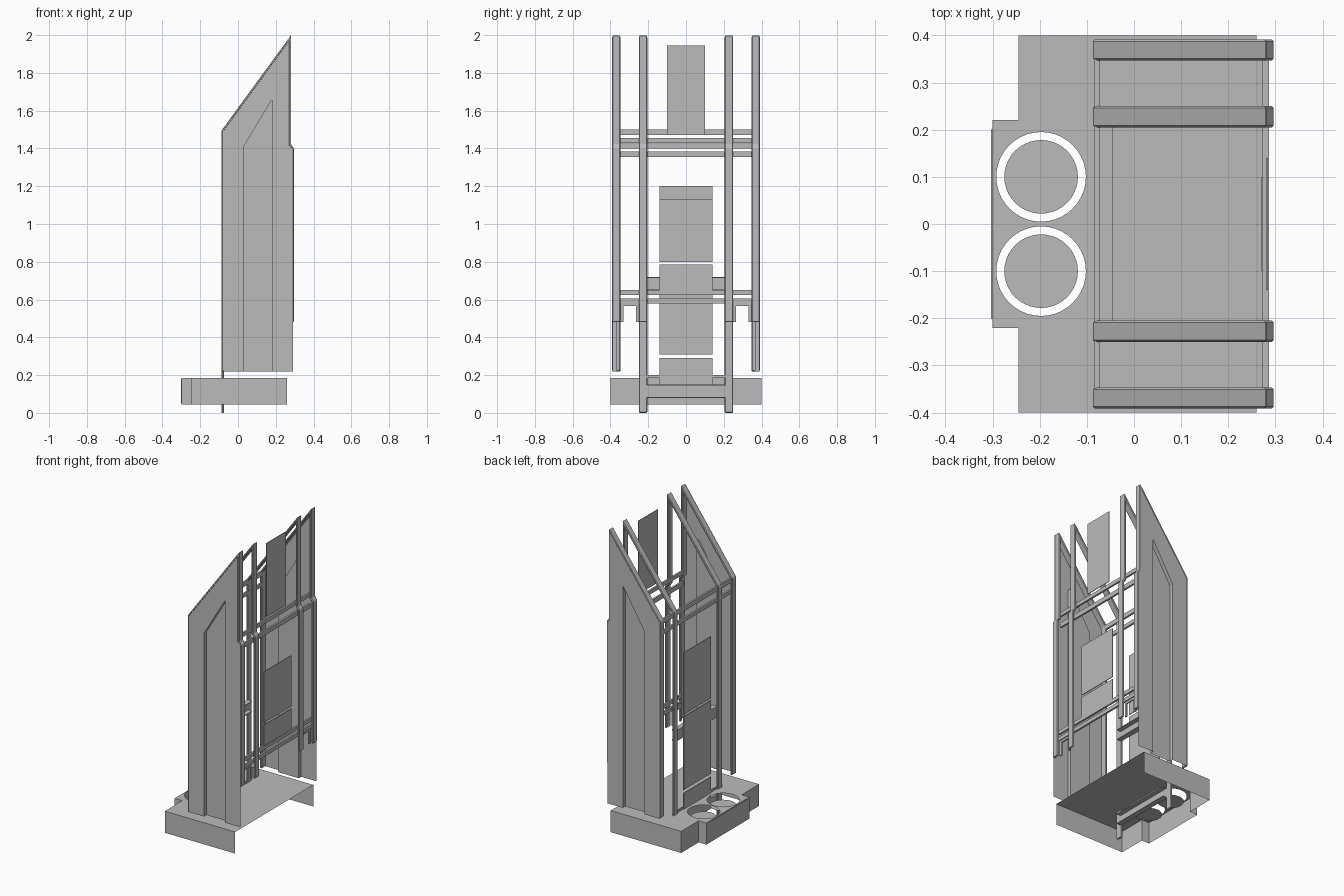
import bpy, bmesh, math
from mathutils import Vector

if "Cube" in bpy.data.objects:
    bpy.data.objects.remove(bpy.data.objects["Cube"])

grey = bpy.data.materials.new("plain_grey")
grey.diffuse_color = (0.5, 0.5, 0.5, 1)
grey.use_nodes = True
grey.node_tree.nodes["Principled BSDF"].inputs["Base Color"].default_value = grey.diffuse_color


def finish(name, bm):
    me = bpy.data.meshes.new(name)
    bm.to_mesh(me)
    bm.free()
    me.materials.append(grey)
    ob = bpy.data.objects.new(name, me)
    bpy.context.collection.objects.link(ob)
    return ob


def box(name, x0, x1, y0, y1, z0, z1):
    bm = bmesh.new()
    bmesh.ops.create_cube(bm, size=1)
    for v in bm.verts:
        v.co = Vector(((x0 + x1) / 2 + v.co.x * (x1 - x0),
                       (y0 + y1) / 2 + v.co.y * (y1 - y0),
                       (z0 + z1) / 2 + v.co.z * (z1 - z0)))
    return finish(name, bm)


def ribbon(name, pts, a, b, axis, thick=0.0):
    """Sweep a polyline: (x, z) points along y, or (x, y) points along z."""
    bm = bmesh.new()
    rows = []
    for p, q in pts:
        rows.append([bm.verts.new((p, s, q) if axis == 'Y' else (p, q, s)) for s in (a, b)])
    for r, s in zip(rows, rows[1:]):
        bm.faces.new((r[0], s[0], s[1], r[1]))
    ob = finish(name, bm)
    if thick:
        m = ob.modifiers.new("thickness", 'SOLIDIFY')
        m.thickness, m.offset, m.use_even_offset = thick, -1, True
        v = ob.modifiers.new("edge", 'BEVEL')
        v.width, v.segments, v.limit_method = 0.004, 1, 'ANGLE'
    return ob


def sheet(name, loops, place):
    """Flat sheet from an outline and optional hole loops."""
    bm = bmesh.new()
    edges = []
    for loop in loops:
        vs = [bm.verts.new(place(*p)) for p in loop]
        edges += [bm.edges.new((vs[i - 1], vs[i])) for i in range(len(vs))]
    bmesh.ops.triangle_fill(bm, edges=edges, use_beauty=True)
    bmesh.ops.dissolve_limit(bm, angle_limit=0.01, verts=bm.verts, edges=bm.edges)
    return finish(name, bm)


def circle(cx, cy, r, n=40):
    return [(cx + r * math.cos(2 * math.pi * i / n), cy + r * math.sin(2 * math.pi * i / n))
            for i in range(n)]


# Base tray: top sheet with two ring gaps, skirt open at the +x end
rim = [(0.26, -0.4), (-0.245, -0.4), (-0.245, -0.22), (-0.3, -0.22),
       (-0.3, 0.22), (-0.245, 0.22), (-0.245, 0.4), (0.26, 0.4)]
holes = [circle(-0.197, s * 0.1, 0.095) for s in (-1, 1)]
sheet("tray_top", [rim] + holes, lambda x, y: (x, y, 0.185))
ribbon("tray_skirt", rim, 0.045, 0.185, 'Z')
box("tray_end_plate", -0.303, -0.3, -0.2, 0.2, 0.05, 0.18)
for s in (-1, 1):
    sheet("cup_disc", [circle(-0.197, s * 0.1, 0.078)], lambda x, y: (x, y, 0.15))

# Side walls and the strip frames
front = [(0.281, 2.0), (0.281, 1.42), (0.296, 1.4), (0.296, 0.48)]
outer = [(-0.085, 0.22), (-0.085, 1.495), (0.281, 2.0), (0.281, 1.42), (0.291, 1.4), (0.291, 0.22)]
inset = [(0.03, 0.22), (0.03, 1.41), (0.18, 1.66), (0.18, 0.22)]
for s in (-1, 1):
    sheet("side_wall", [outer + inset[::-1]], lambda x, z: (x, s * 0.39, z))
    sheet("side_inset", [inset], lambda x, z: (x, s * 0.365, z))
    ribbon("inset_edge", inset, s * 0.365, s * 0.39, 'Y')
    for name, lo, hi, foot in (("outer_frame", 0.347, 0.391, 0.22), ("inner_frame", 0.205, 0.25, 0.0)):
        y0, y1 = sorted((s * lo, s * hi))
        ribbon(name, [(-0.087, foot), (-0.087, 1.495)] + front, y0, y1, 'Y', 0.013)
    # Small bracket between the frame strips
    for a, b, z0, z1 in ((0.25, 0.265, 0.48, 0.6), (0.33, 0.347, 0.48, 0.6), (0.25, 0.347, 0.565, 0.6)):
        y0, y1 = sorted((s * a, s * b))
        box("bracket_strip", 0.272, 0.28, y0, y1, z0, z1)

# Cross rails
for name, x, z0, z1 in (("front_rail", 0.268, 1.43, 1.455), ("front_rail", 0.268, 1.355, 1.385),
                        ("front_rail", 0.28, 0.625, 0.65), ("front_rail", 0.28, 0.58, 0.605),
                        ("back_rail", -0.078, 1.47, 1.5), ("back_rail", -0.078, 1.4, 1.425)):
    box(name, x - 0.006, x + 0.006, -0.35, 0.35, z0, z1)

# Channel beams between the inner frames at the back
for z0, z1 in ((0.65, 0.72), (0.08, 0.15)):
    box("beam_web", -0.078, -0.073, -0.21, 0.21, z0, z1)
    for z in (z0, z1 - 0.005):
        box("beam_flange", -0.073, -0.045, -0.21, 0.21, z, z + 0.005)
box("beam_lip", -0.078, -0.073, -0.21, 0.21, 0.185, 0.2)

# Flat display and cover plates
for name, x, w, z0, z1 in (("top_plate", 0.272, 0.1, 1.47, 1.945),
                           ("front_plate", 0.282, 0.14, 0.8, 1.13),
                           ("front_lower_plate", 0.282, 0.14, 0.65, 0.785),
                           ("back_plate", -0.08, 0.14, 0.8, 1.2),
                           ("back_middle_plate", -0.08, 0.14, 0.31, 0.785),
                           ("back_lower_plate", -0.08, 0.14, 0.145, 0.29)):
    box(name, x - 0.002, x + 0.002, -w, w, z0, z1)
